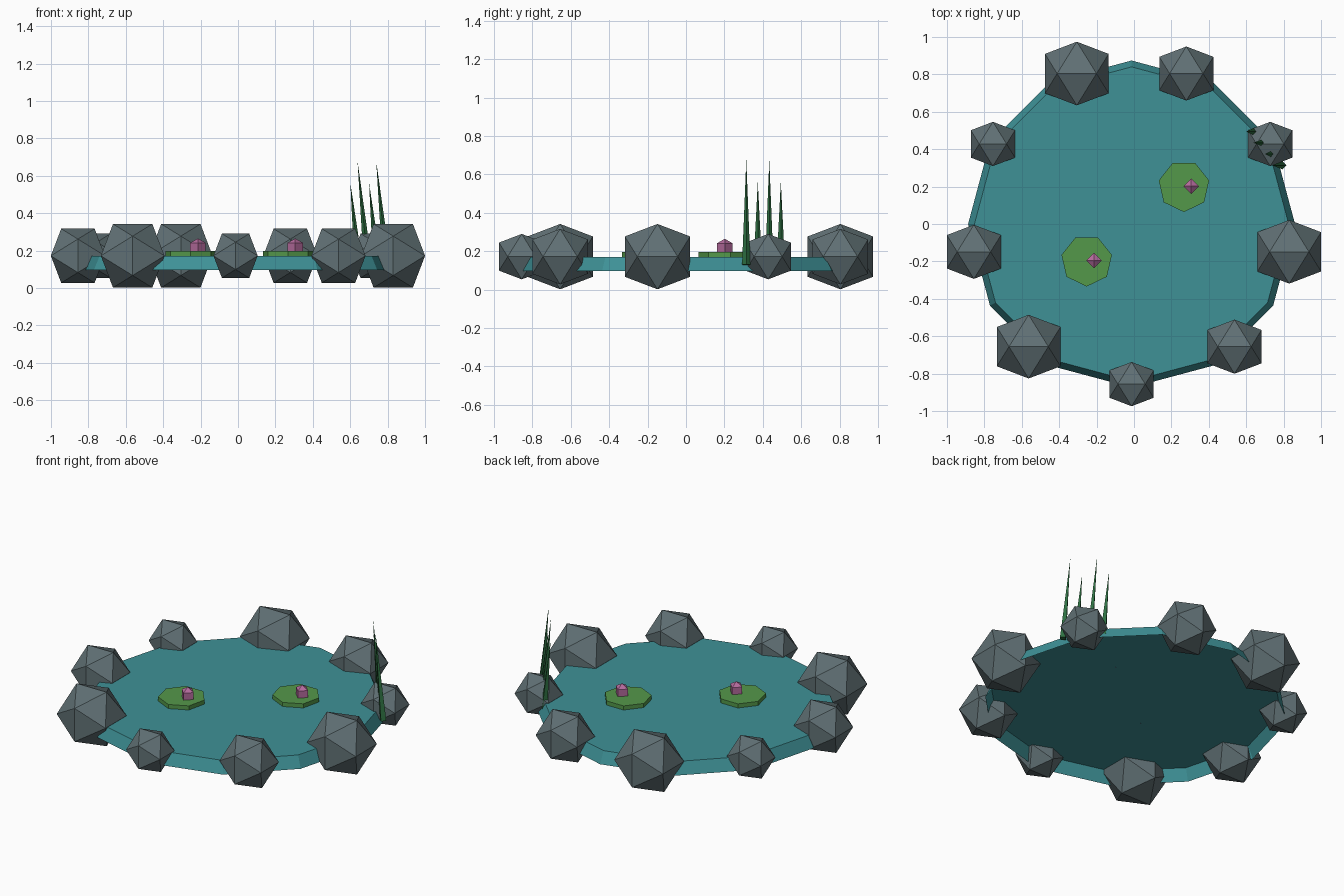
import bpy
import bmesh
from math import sin, cos, pi, radians, sqrt
from mathutils import Matrix

cube = bpy.data.objects.get("Cube")
if cube:
    bpy.data.objects.remove(cube, do_unlink=True)


def linear(c):
    c /= 255
    return c / 12.92 if c <= 0.04045 else ((c + 0.055) / 1.055) ** 2.4


def material(name, *rgb):
    mat = bpy.data.materials.new(name)
    mat.use_nodes = True
    colour = [linear(c) for c in rgb] + [1]
    mat.diffuse_color = colour
    mat.node_tree.nodes["Principled BSDF"].inputs["Base Color"].default_value = colour
    return mat


def finish(name, bm, mat, location, tilt=0.0):
    mesh = bpy.data.meshes.new(name)
    bm.to_mesh(mesh)
    bm.free()
    mesh.materials.append(mat)
    obj = bpy.data.objects.new(name, mesh)
    obj.matrix_world = Matrix.Translation(location) @ Matrix.Rotation(tilt, 4, "Y")
    bpy.context.collection.objects.link(obj)
    return obj


def lathe(name, sides, profile, mat, location, tilt=0.0, floor=True):
    """Faceted solid from (radius, z) points listed bottom to top; first corner faces -y."""
    bm = bmesh.new()
    rings = []
    for r, z in profile:
        if r == 0:
            rings.append([bm.verts.new((0, 0, z))] * sides)
        else:
            angles = [2 * pi * i / sides - pi / 2 for i in range(sides)]
            rings.append([bm.verts.new((r * cos(a), r * sin(a), z)) for a in angles])
    for low, high in zip(rings, rings[1:]):
        for i in range(sides):
            j = (i + 1) % sides
            corners = [low[i], low[j], high[j], high[i]]
            bm.faces.new(list(dict.fromkeys(corners)))
    if floor and profile[0][0]:
        bm.faces.new(rings[0][::-1])
    if profile[-1][0]:
        bm.faces.new(rings[-1])
    return finish(name, bm, mat, location, tilt)


def rock(name, radius, mat, location):
    """Icosahedron resting with an edge on top, running along x."""
    phi = (1 + sqrt(5)) / 2
    s = radius / sqrt(1 + phi * phi)
    bm = bmesh.new()
    for a in (-s, s):
        for b in (-s * phi, s * phi):
            for co in ((a, 0, b), (0, b, a), (b, a, 0)):
                bm.verts.new(co)
    bmesh.ops.convex_hull(bm, input=bm.verts[:])
    bmesh.ops.recalc_face_normals(bm, faces=bm.faces[:])
    return finish(name, bm, mat, location)


water = material("water teal", 62, 145, 150)
stone = material("slate grey", 96, 112, 116)
leaf = material("lily green", 84, 152, 74)
petal = material("petal pink", 182, 108, 158)
reed_green = material("reed green", 46, 112, 66)

CX = -0.013      # pond centre along x
SURFACE = 0.17   # water level

# Pond: tapered shell, open underneath
lathe("pond", 12, [(0.874, 0.097), (0.84, SURFACE)], water, (CX, 0, 0), floor=False)

# Ring of rocks in three repeating sizes
sizes = (0.139, 0.17, 0.2)
for i in range(9):
    a = radians(30 + 40 * i)
    rock(f"rock_{i + 1}", sizes[i % 3], stone,
         (CX + 0.856 * cos(a), 0.856 * sin(a), 0.172))

# Lily pads, each with a faceted flower
for i, (x, y) in enumerate(((0.267, 0.202), (-0.253, -0.196)), 1):
    lathe(f"lily_pad_{i}", 7, [(0.138, 0), (0.138, 0.026)], leaf, (x, y, SURFACE + 0.001))
    r = 0.048
    ball = [(r * sin(t), -r * cos(t)) for t in (pi / 3, 2 * pi / 3)]
    lathe(f"lily_flower_{i}", 4, [(0, -r)] + ball + [(0, r)], petal, (x + 0.039, y, 0.217))

# Row of leaning reeds
for i in range(4):
    height = 0.55 if i % 2 else 0.435
    lathe(f"reed_{i + 1}", 4, [(0.022, 0), (0, height)], reed_green,
          (0.644 + 0.05 * i, 0.494 - 0.06 * i, 0.13), tilt=-0.1)
